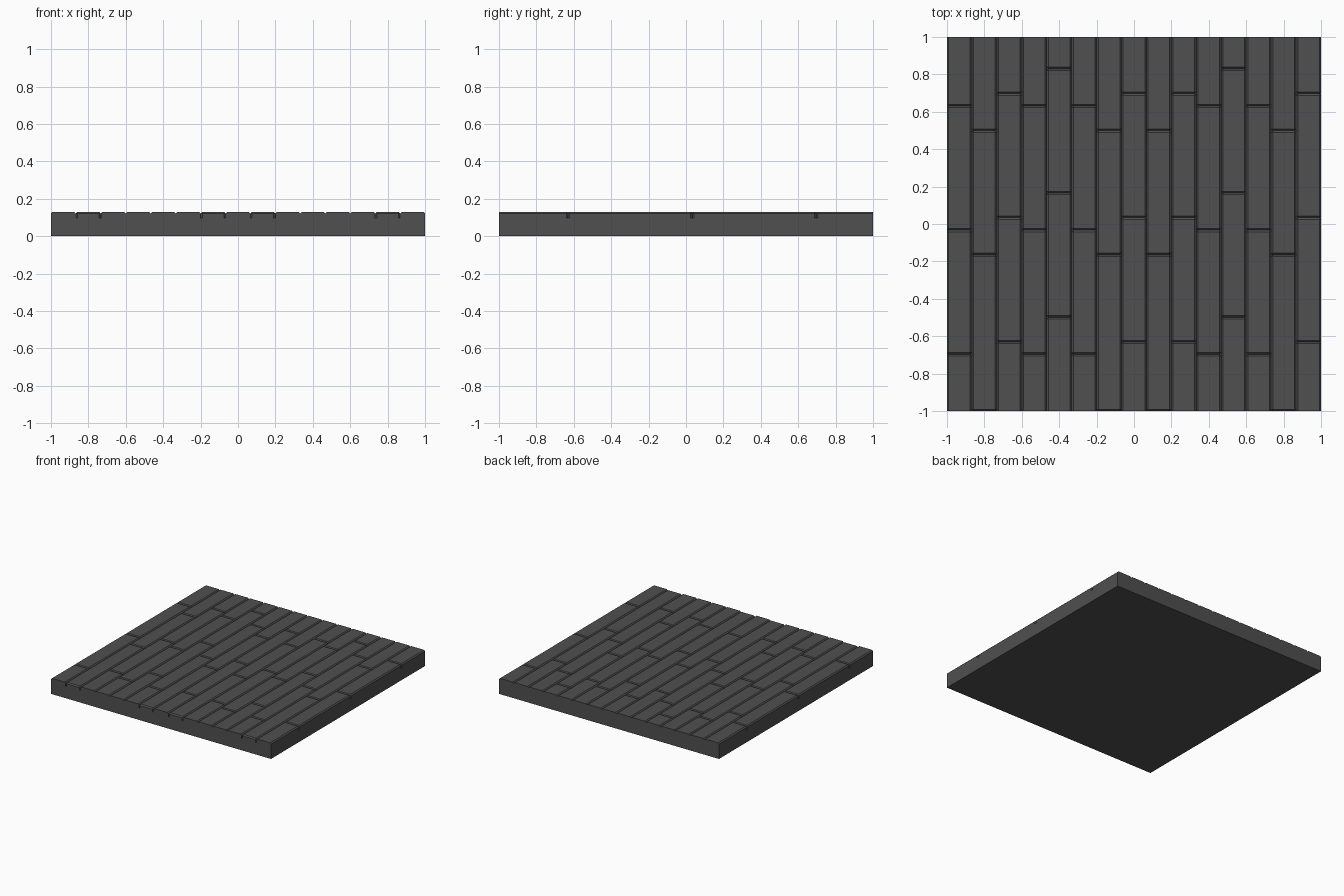
import bpy, bmesh
from mathutils import Matrix

if "Cube" in bpy.data.objects:
    bpy.data.objects.remove(bpy.data.objects["Cube"])

COLUMNS = 15
WIDTH = 2 / COLUMNS
BASE_TOP, TOP = 0.098, 0.13
BEVEL = 0.009

# seam positions for each stagger pattern
SEAMS = {
    "a": (-0.697, -0.033, 0.631),
    "b": (-0.165, 0.499),
    "c": (-0.631, 0.034, 0.697),
    "d": (-0.499, 0.166, 0.83),
}
LAYOUT = "abcadabcbcadabc"

mat = bpy.data.materials.new("dark_grey")
mat.diffuse_color = (0.08, 0.08, 0.08, 1)
mat.use_nodes = True
mat.node_tree.nodes["Principled BSDF"].inputs["Base Color"].default_value = mat.diffuse_color


def make_object(name, bm):
    mesh = bpy.data.meshes.new(name)
    bm.to_mesh(mesh)
    bm.free()
    mesh.materials.append(mat)
    obj = bpy.data.objects.new(name, mesh)
    bpy.context.collection.objects.link(obj)
    return obj


def add_box(bm, lo, hi):
    size = [b - a for a, b in zip(lo, hi)]
    mid = [(a + b) / 2 for a, b in zip(lo, hi)]
    m = Matrix.Translation(mid) @ Matrix.Diagonal((*size, 1))
    bmesh.ops.create_cube(bm, size=1, matrix=m)


def plank(name, x0, x1, y0, y1, cut_front, cut_back):
    bm = bmesh.new()
    add_box(bm, (x0, y0, BASE_TOP), (x1, y1, TOP))

    def bevelled(e):
        a, b = (v.co for v in e.verts)
        if a.z < TOP - 1e-4 and b.z < TOP - 1e-4:
            return False
        # ends trimmed at the tile border stay square
        at_front = max(a.y, b.y) < y0 + 1e-4
        at_back = min(a.y, b.y) > y1 - 1e-4
        return not (at_front and cut_front or at_back and cut_back)

    bmesh.ops.bevel(bm, geom=[e for e in bm.edges if bevelled(e)],
                    offset=BEVEL, segments=1, affect='EDGES')
    make_object(name, bm)


# solid slab under the planks
bm = bmesh.new()
add_box(bm, (-1, -1, 0), (1, 1, BASE_TOP))
make_object("floor_base", bm)

# staggered rows of chamfered planks
for i, key in enumerate(LAYOUT):
    ys = (-1, *SEAMS[key], 1)
    for j, (y0, y1) in enumerate(zip(ys, ys[1:])):
        plank(f"plank_{i + 1}_{j + 1}", -1 + i * WIDTH, -1 + (i + 1) * WIDTH, y0, y1,
              cut_front=(j == 0 and key != "b"), cut_back=(j == len(ys) - 2))
